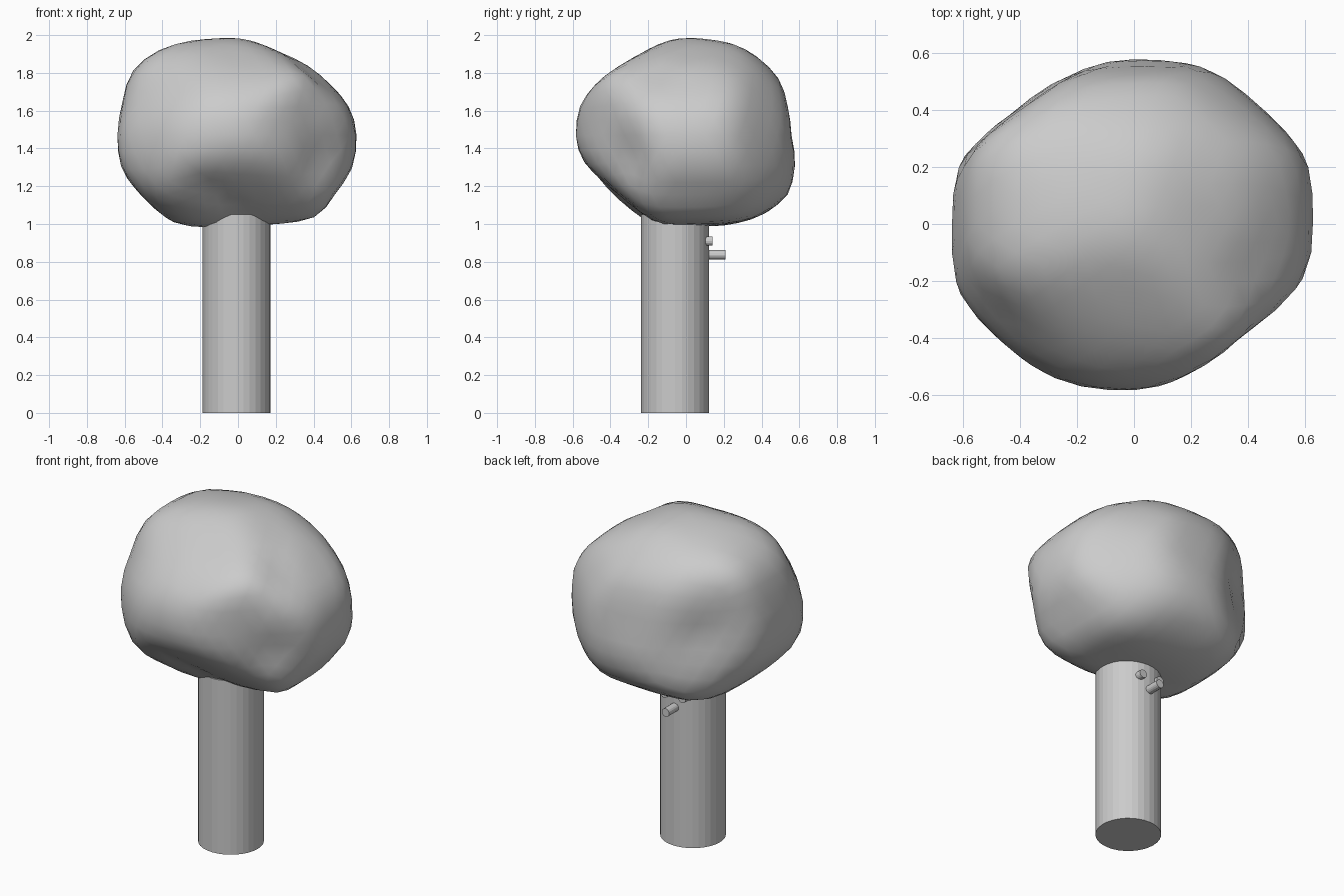
import bpy
import bmesh
from math import cos, sin, pi, atan2, exp, hypot, radians
from mathutils import Vector, Matrix

if "Cube" in bpy.data.objects:
    bpy.data.objects.remove(bpy.data.objects["Cube"], do_unlink=True)

# one plain grey for the whole tree
grey = bpy.data.materials.new("plain_grey")
grey.use_nodes = True
grey.diffuse_color = (0.6, 0.6, 0.6, 1)
grey.node_tree.nodes["Principled BSDF"].inputs["Base Color"].default_value = (0.6, 0.6, 0.6, 1)


def add_object(name, bm):
    mesh = bpy.data.meshes.new(name)
    bmesh.ops.recalc_face_normals(bm, faces=bm.faces)
    bm.to_mesh(mesh)
    bm.free()
    mesh.materials.append(grey)
    obj = bpy.data.objects.new(name, mesh)
    bpy.context.scene.collection.objects.link(obj)
    return obj


def add_cylinder(name, start, end, radius, sides):
    start, end = Vector(start), Vector(end)
    axis = end - start
    turn = axis.to_track_quat("Z", "Y").to_matrix().to_4x4()
    bm = bmesh.new()
    bmesh.ops.create_cone(bm, cap_ends=True, segments=sides, radius1=radius,
                          radius2=radius, depth=axis.length,
                          matrix=Matrix.Translation((start + end) / 2) @ turn)
    return add_object(name, bm)


# trunk and the cut twigs on its back
add_cylinder("trunk", (-0.007, -0.057, 0), (-0.007, -0.057, 1.05), 0.18, 32)
for name, x, y, z in (("long_twig", -0.01, 0.21, 0.837),
                      ("right_twig", -0.07, 0.14, 0.91),
                      ("left_twig", 0.05, 0.14, 0.91)):
    add_cylinder(name, (x, 0, z), (x, y, z), 0.025, 16)

# crown: a rounded mass trimmed by six outlines, each a ring of radii
# (in hundredths) at even angles, in a plane turned and tilted by degrees
CENTRE = Vector((0, 0, 1.47))
OUTLINES = (
    (0, 0, (65, 61, 56, 54, 51, 51, 53, 54, 58, 64, 66, 64,
            66, 65, 61, 59, 59, 55, 50, 50, 54, 61, 60, 64)),
    (90, 0, (56, 56, 58, 57, 56, 53, 53, 53, 51, 52, 55, 59,
             60, 57, 53, 55, 55, 51, 48, 50, 54, 59, 63, 61)),
    (0, 90, (64, 66, 62, 61, 60, 57, 58, 66, 65, 68, 63, 61, 60, 56, 55, 65)),
    (45, 20, (61, 57, 56, 58, 56, 60, 66, 63, 67, 64, 63, 59, 54, 63, 63, 66)),
    (225, 20, (65, 58, 54, 50, 51, 50, 57, 64, 65, 65, 64, 62, 58, 61, 64, 67)),
    (135, -30, (59, 62, 63, 58, 53, 54, 56, 62, 56, 56, 49, 46, 55, 61, 63, 66)),
)
# shallow hollows between the lumps: direction and depth
HOLLOWS = [(Vector(d).normalized(), depth) for d, depth in (
    ((0.5, -0.32, -0.15), 0.04), ((0.42, -0.23, 0.34), 0.03),
    ((-0.39, 0.43, 0), 0.03), ((-0.45, -0.25, 0.15), 0.02))]


def plane_axes(turn, tilt):
    turn, tilt = radians(turn), radians(tilt)
    right = Vector((cos(turn), sin(turn), 0))
    up = Vector((-sin(turn) * sin(tilt), cos(turn) * sin(tilt), cos(tilt)))
    return right, up


def ring_radius(radii, angle):
    place = (angle / (2 * pi)) % 1 * len(radii)
    i = int(place)
    a, b = radii[i % len(radii)], radii[(i + 1) % len(radii)]
    return (a + (b - a) * (place - i)) / 100


PLANES = [(*plane_axes(turn, tilt), radii) for turn, tilt, radii in OUTLINES]


def swell(d):
    # soft minimum of the reach allowed by each outline
    total = 0
    for right, up, radii in PLANES:
        a, b = d.dot(right), d.dot(up)
        total += (hypot(a, b) / ring_radius(radii, atan2(b, a))) ** 30
    reach = total ** (-1 / 30)
    return reach - sum(depth * exp(-(d - h).length_squared / 0.06) for h, depth in HOLLOWS)


bm = bmesh.new()
bmesh.ops.create_icosphere(bm, subdivisions=4, radius=1)
for v in bm.verts:
    d = v.co.normalized()
    v.co = CENTRE + d * swell(d)
bmesh.ops.smooth_vert(bm, verts=bm.verts, factor=0.3, use_axis_x=True,
                      use_axis_y=True, use_axis_z=True)
for face in bm.faces:
    face.smooth = True
add_object("crown", bm)
